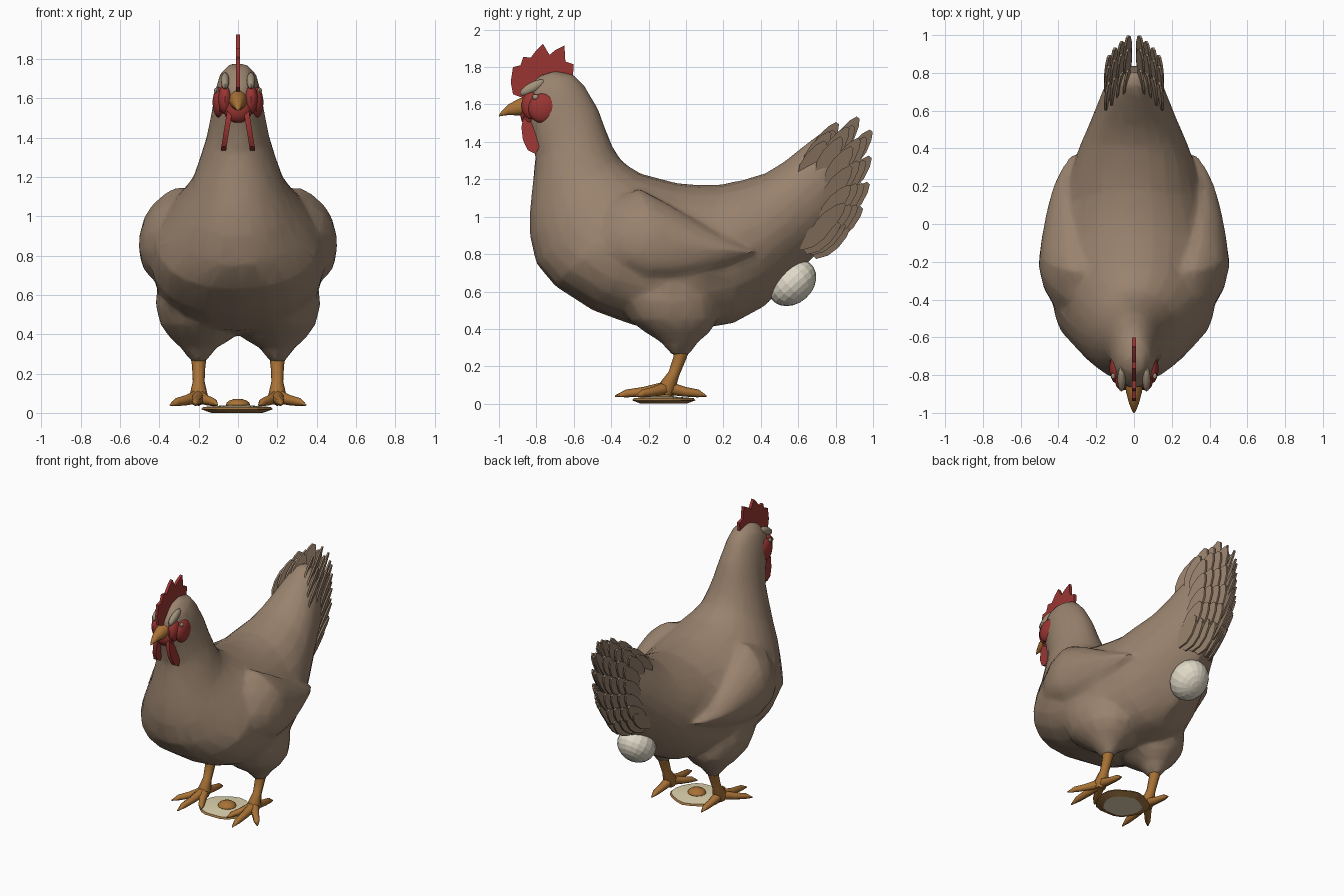
import bpy, bmesh, math
from mathutils import Vector, Matrix

if "Cube" in bpy.data.objects:
    bpy.data.objects.remove(bpy.data.objects["Cube"])


def material(name, col):
    m = bpy.data.materials.new(name)
    m.diffuse_color = (*col, 1)
    m.use_nodes = True
    m.node_tree.nodes["Principled BSDF"].inputs["Base Color"].default_value = m.diffuse_color
    return m


PLUMAGE = material("brown plumage", (0.32, 0.225, 0.155))
RED = material("comb red", (0.32, 0.036, 0.032))
HORN = material("leg orange", (0.40, 0.17, 0.037))
SHELL = material("egg shell", (0.75, 0.70, 0.58))
CREAM = material("egg white cream", (0.74, 0.66, 0.43))
CRUST = material("fried rim brown", (0.32, 0.16, 0.05))
BROW = material("pale brow", (0.36, 0.29, 0.20))


def smooth(ob, angle):
    bpy.ops.object.select_all(action='DESELECT')
    ob.select_set(True)
    bpy.context.view_layer.objects.active = ob
    bpy.ops.object.shade_smooth_by_angle(angle=math.radians(angle))


def finish(bm, name, mats, angle=35):
    bmesh.ops.recalc_face_normals(bm, faces=bm.faces[:])
    me = bpy.data.meshes.new(name)
    bm.to_mesh(me)
    bm.free()
    for m in mats:
        me.materials.append(m)
    ob = bpy.data.objects.new(name, me)
    bpy.context.collection.objects.link(ob)
    if angle:
        smooth(ob, angle)
    return ob


def loft(bm, rings):
    """Skin a list of equal point rings and cap both ends."""
    vs = [[bm.verts.new(p) for p in r] for r in rings]
    n = len(vs[0])
    for a, b in zip(vs, vs[1:]):
        for i in range(n):
            j = (i + 1) % n
            bm.faces.new((a[i], a[j], b[j], b[i]))
    bm.faces.new(vs[0])
    bm.faces.new(vs[-1])


def ellipse(c, u, v, n, pear=0.0, power=1.0):
    """Ring; pear widens the -u half, power shapes its roundness."""
    c, u, v = Vector(c), Vector(u), Vector(v)
    pts = []
    for i in range(n):
        ca, sa = math.cos(2 * math.pi * i / n), math.sin(2 * math.pi * i / n)
        if ca < 0:
            sa = math.copysign(abs(sa) ** power, sa)
        pts.append(c + u * ca + v * sa * (1 - pear * ca))
    return pts


def tube(bm, path, n=8):
    """path: (x, y, z, radius)"""
    pts = [Vector(p[:3]) for p in path]
    rings = []
    for i, p in enumerate(path):
        d = pts[min(i + 1, len(pts) - 1)] - pts[max(i - 1, 0)]
        q = d.to_track_quat('Z', 'X')
        rings.append(ellipse(pts[i], q @ Vector((p[3], 0, 0)), q @ Vector((0, p[3], 0)), n))
    loft(bm, rings)


def ball(name, c, r, mat, seg=14, tilt=0, angle=35):
    bm = bmesh.new()
    mx = Matrix.Translation(c) @ Matrix.Rotation(tilt, 4, 'X') @ Matrix.Diagonal((*r, 1))
    bmesh.ops.create_uvsphere(bm, u_segments=seg, v_segments=seg // 2 + 2, radius=1, matrix=mx)
    return finish(bm, name, [mat], angle)


def plate(bm, outline, x, t, lean=0.0, z0=0.0):
    """Flat slab in the side plane; lean shifts x with distance below z0."""
    loft(bm, [[Vector((x + dx + lean * (z0 - z), y, z)) for y, z in outline]
              for dx in (-t / 2, t / 2)])


# Body, neck and head: (back y, z, front y, z, half width)
SECTIONS = [
    (-.70, 1.78, -.79, 1.75, .05), (-.60, 1.76, -.865, 1.66, .095),
    (-.54, 1.695, -.875, 1.56, .118), (-.47, 1.575, -.835, 1.45, .137),
    (-.43, 1.465, -.805, 1.32, .162), (-.39, 1.37, -.82, 1.17, .20),
    (-.35, 1.305, -.835, 1.03, .235), (-.30, 1.265, -.835, .90, .285),
    (-.24, 1.23, -.80, .75, .35), (-.15, 1.205, -.70, .63, .415),
    (-.05, 1.18, -.50, .50, .445), (.05, 1.17, -.28, .42, .43),
    (.18, 1.17, 0, .39, .39), (.30, 1.195, .25, .43, .335),
    (.42, 1.23, .42, .52, .285), (.52, 1.29, .55, .65, .235),
    (.62, 1.37, .67, .77, .19), (.73, 1.455, .78, .88, .145), (.80, 1.45, .84, .98, .10)]
body = bmesh.new()
rings = []
for i, (a, b, c, d, w) in enumerate(SECTIONS):
    pear, power = (.13, .85) if 8 < i < 13 else (0, 1.6) if i > 13 else (0, 1)
    rings.append(ellipse((0, (a + c) / 2, (b + d) / 2), (0, (a - c) / 2, (b - d) / 2),
                         (w, 0, 0), 24, pear, power))
loft(body, rings)

# Wings (domed outlines) and thighs join the body
WING = [(.37, .81), (.2, .73), (.08, .69), (-.05, .67), (-.2, .67), (-.4, .72), (-.56, .80),
        (-.54, .95), (-.42, 1.08), (-.25, 1.15), (-.1, 1.07), (.13, .935)]
for side in (-1, 1):
    rings = []
    for x, s in ((.25, .95), (.39, 1), (.42, .98), (.45, .88), (.48, .7), (.497, .48), (.505, .2)):
        ring = []
        for y, z in WING:
            y, z = -.14 + (y + .14) * s, .86 + (z - .86) * s
            xx = x - .14 * max(0, y + .2) - 1.0 * max(0, -.2 - y) ** 2 - 1.2 * max(0, z - .87) ** 2
            ring.append(Vector((side * xx, y, z)))
        rings.append(ring)
    loft(body, rings)
    # (z, x, y, radius x, radius y)
    loft(body, [ellipse((side * x, y, z), (rx, 0, 0), (0, ry, 0), 16) for z, x, y, rx, ry in
                [(.26, .2, -.03, .036, .045), (.33, .2, -.035, .09, .10), (.38, .185, -.045, .16, .17),
                 (.45, .2, -.07, .195, .24), (.55, .21, -.1, .21, .27), (.65, .21, -.1, .2, .25),
                 (.76, .2, -.1, .14, .18)]])
ob = finish(body, "body", [PLUMAGE], 0)
# Fuse into one skin, soften the joins and reduce to a low-poly surface
mod = ob.modifiers.new("fuse", 'REMESH')
mod.mode, mod.voxel_size = 'VOXEL', .015
mod = ob.modifiers.new("soften", 'SMOOTH')
mod.factor, mod.iterations = .5, 5
mod = ob.modifiers.new("reduce", 'DECIMATE')
mod.ratio = .07
bpy.context.view_layer.objects.active = ob
for name in ("fuse", "soften", "reduce"):
    bpy.ops.object.modifier_apply(modifier=name)
smooth(ob, 40)

# Tail: layered fans of pointed feathers, (tip y, tip z, rise angle)
TIPS = [(.81, 1.50, 55), (.92, 1.53, 57), (.99, 1.46, 55), (.985, 1.32, 52),
        (.975, 1.18, 50), (.94, 1.05, 45), (.87, .94, 40)]
LEAF = [(0, .01), (-.04, .03), (-.11, .045), (-.18, .042), (-.24, .015),
        (-.24, -.015), (-.18, -.042), (-.11, -.045), (-.04, -.03), (0, -.01)]
bm = bmesh.new()
for side in (-1, 1):
    for k, (x, s) in enumerate([(.035, 1), (.07, .94), (.105, .87), (.135, .79)]):
        for j, (ty, tz, deg) in enumerate(TIPS):
            a = math.radians(deg)
            y0 = .5 + (ty - .5) * s
            z0 = 1.12 + (tz - 1.12) * (s - .05 * (k % 2))
            ca, sa = math.cos(a), math.sin(a)
            # each feather turns partly towards the rear
            loft(bm, [[Vector((side * (x + .4 * v + dx), y0 + u * ca - v * sa, z0 + u * sa + v * ca))
                       for u, v in LEAF] for dx in (-.006, .006)])
finish(bm, "tail_feathers", [PLUMAGE], 0)

for side, tag in ((-1, "left"), (1, "right")):
    # Shank and toes
    bm = bmesh.new()
    tube(bm, [(side * .2, -.02, .31, .045), (side * .2, -.035, .24, .034),
              (side * .2, -.065, .16, .03), (side * .2, -.1, .09, .046), (side * .2, -.11, .05, .035)])
    for tx, ty in ((.22, -.38), (.345, -.27), (.105, -.28), (.2, .11)):
        dx, dy = tx - .2, ty + .1
        tube(bm, [(side * .2, -.1, .085, .036), (side * (.2 + dx * .45), -.1 + dy * .45, .064, .026),
                  (side * (.2 + dx * .78), -.1 + dy * .78, .055, .021),
                  (side * tx, ty, .04, .004)], 6)
    finish(bm, tag + "_leg", [HORN], 65)

    # Face: cheek, brow and eye
    ball(tag + "_cheek", (side * .094, -.765, 1.58), (.036, .08, .08), RED)
    ball(tag + "_cheek_front", (side * .066, -.825, 1.595), (.036, .055, .075), RED)
    ball(tag + "_brow", (side * .066, -.822, 1.69), (.022, .075, .028), BROW, 12, .5)
    ball(tag + "_eye", (side * .11, -.805, 1.64), (.012, .018, .015), BROW, 8)

    # Wattle hanging under the beak
    bm = bmesh.new()
    plate(bm, [(-.865, 1.55), (-.88, 1.48), (-.872, 1.41), (-.845, 1.355), (-.805, 1.335),
               (-.785, 1.37), (-.785, 1.45), (-.80, 1.55)], side * .04, .027, side * .16, 1.55)
    finish(bm, tag + "_wattle", [RED])

ball("chin", (0, -.835, 1.545), (.075, .05, .07), RED)

# Comb
bm = bmesh.new()
plate(bm, [(-.86, 1.63), (-.925, 1.655), (-.937, 1.72), (-.925, 1.80), (-.885, 1.81),
           (-.87, 1.855), (-.83, 1.85), (-.80, 1.89), (-.765, 1.925), (-.73, 1.865), (-.70, 1.89),
           (-.65, 1.915), (-.645, 1.83), (-.60, 1.815), (-.605, 1.745), (-.68, 1.74),
           (-.78, 1.73)], 0, .02)
finish(bm, "comb", [RED])

# Beak: (y, z, half width, half height)
bm = bmesh.new()
loft(bm, [ellipse((0, y, z), (w, 0, 0), (0, 0, h), 10) for y, z, w, h in
          [(-.84, 1.59, .05, .055), (-.89, 1.587, .042, .048), (-.95, 1.572, .026, .03),
           (-.985, 1.552, .012, .014), (-1.0, 1.54, .003, .004)]])
finish(bm, "beak", [HORN], 50)

# Egg being laid
ball("egg", (0, .567, .648), (.128, .142, .112), SHELL, 18, math.radians(42), 0)

# Fried egg on the ground: white with browned underside rim
bm = bmesh.new()
N = 20
loft(bm, [[Vector((r * (1 + .04 * math.sin(3 * a)) * math.cos(a) - .005,
                   r * .93 * (1 + .04 * math.sin(5 * a)) * math.sin(a) - .125, z))
           for a in (2 * math.pi * i / N for i in range(N))]
          for r, z in ((.13, 0), (.182, .018), (.172, .03), (.07, .038))])
for f in bm.faces:
    if .005 < f.calc_center_median().z < .027:
        f.material_index = 1
finish(bm, "fried_egg_white", [CREAM, CRUST], 0)
ball("fried_egg_yolk", (0, -.125, .04), (.062, .06, .032), HORN, 12)
